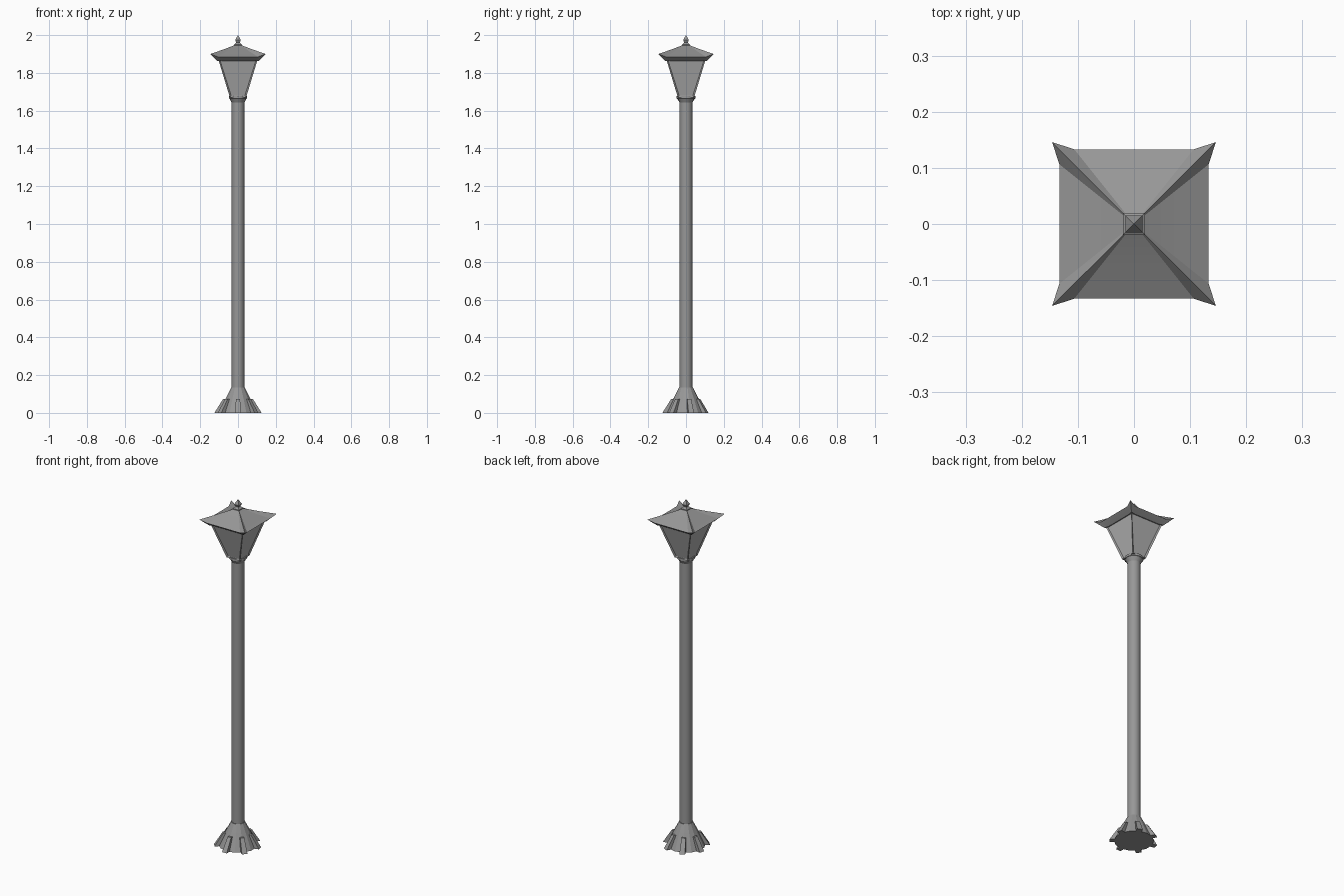
import bpy, bmesh
from math import sin, cos, pi, sqrt, radians

cube = bpy.data.objects.get("Cube")
if cube:
    bpy.data.objects.remove(cube, do_unlink=True)


def material(name, value):
    m = bpy.data.materials.new(name)
    m.use_nodes = True
    m.diffuse_color = (value, value, value, 1)
    m.node_tree.nodes["Principled BSDF"].inputs["Base Color"].default_value = m.diffuse_color
    return m


metal = material("grey metal", 0.31)
glass = material("pale glass", 0.44)


def finish(name, bm, mats=(metal,), smooth=None):
    me = bpy.data.meshes.new(name)
    bm.to_mesh(me)
    bm.free()
    ob = bpy.data.objects.new(name, me)
    bpy.context.collection.objects.link(ob)
    for m in mats:
        me.materials.append(m)
    if smooth:
        bpy.ops.object.select_all(action='DESELECT')
        ob.select_set(True)
        bpy.context.view_layer.objects.active = ob
        bpy.ops.object.shade_smooth_by_angle(angle=radians(smooth))
    return ob


def loft(rings):
    """Skin a stack of point rings and cap both ends."""
    bm = bmesh.new()
    loops = [[bm.verts.new(p) for p in r] for r in rings]
    n = len(loops[0])
    for a, b in zip(loops, loops[1:]):
        for i in range(n):
            j = (i + 1) % n
            bm.faces.new((a[i], a[j], b[j], b[i]))
    bm.faces.new(loops[0][::-1])
    bm.faces.new(loops[-1])
    bmesh.ops.recalc_face_normals(bm, faces=bm.faces)
    return bm


def circle(r, z, sides):
    return [(r * sin(2 * pi * i / sides), -r * cos(2 * pi * i / sides), z)
            for i in range(sides)]


def square(h, z):
    return [(-h, -h, z), (h, -h, z), (h, h, z), (-h, h, z)]


def eave(h, tip, z, tip_z):
    """Square ring whose corners are drawn out and lifted."""
    pts, k = [], 0.8 * h
    for c, s in ((1, 0), (0, 1), (-1, 0), (0, -1)):
        for x, y, pz in ((h, -k, z), (h, k, z), (tip, tip, tip_z)):
            pts.append((c * x - s * y, s * x + c * y, pz))
    return pts


# Foot: a flared cone with seven ribs
SIDES = 14
finish("foot", loft([circle(0.103, 0, SIDES), circle(0.07, 0.07, SIDES),
                     circle(0.037, 0.135, SIDES)]), smooth=20)

for i in range(7):
    a = 2 * pi * i / 7
    rings = []
    for side in (-1, 1):
        rings.append([(r * sin(a) + side * w * cos(a), -r * cos(a) + side * w * sin(a), z)
                      for r, w, z in ((0.05, 0.015, 0), (0.125, 0.015, 0),
                                      (0.079, 0.011, 0.073), (0.05, 0.011, 0.073))])
    finish(f"foot_rib_{i + 1}", loft(rings))

# Pole and the collar under the lantern
finish("pole", loft([circle(0.034, 0.13, SIDES), circle(0.034, 1.65, SIDES)]), smooth=40)
finish("collar", loft([circle(r, z, SIDES) for r, z in
                       ((0.034, 1.642), (0.045, 1.662), (0.049, 1.664), (0.049, 1.677))]),
       smooth=30)

# Lantern: tapered square frame with recessed panes
bm = loft([square(0.043, 1.67), square(0.103, 1.868)])
bm.normal_update()
panes = [f for f in bm.faces if abs(f.normal.z) < 0.7]
bmesh.ops.inset_individual(bm, faces=panes, thickness=0.011, depth=-0.006)
for f in panes:
    f.material_index = 1
finish("lantern", bm, (metal, glass))

# Roof with upswept corners
finish("roof", loft([eave(0.1, 0.108, 1.862, 1.862), eave(0.133, 0.146, 1.885, 1.9),
                     eave(0.075, 0.08, 1.914, 1.923), eave(0.02, 0.02, 1.946, 1.946)]),
       smooth=22)

# Finial: square block, neck and pointed tip
finish("finial", loft([square(h, z) for h, z in
                       ((0.02, 1.935), (0.02, 1.951), (0.015, 1.954), (0.009, 1.96),
                        (0.015, 1.974), (0.0005, 2.0))]))
